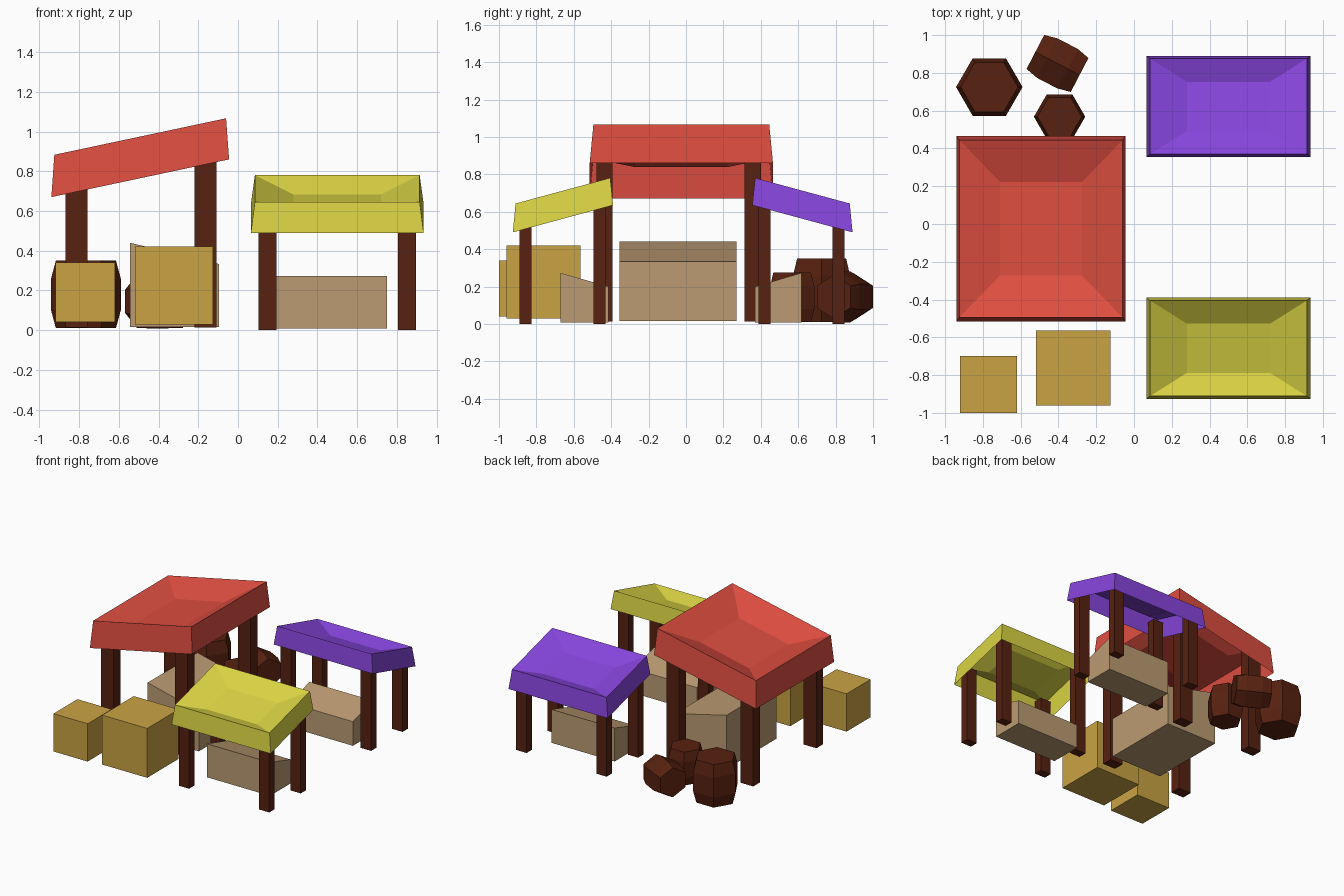
import bpy, bmesh, math
from mathutils import Matrix

if "Cube" in bpy.data.objects:
    bpy.data.objects.remove(bpy.data.objects["Cube"])


def material(name, rgb):
    m = bpy.data.materials.new(name)
    m.diffuse_color = (*rgb, 1)
    m.use_nodes = True
    m.node_tree.nodes["Principled BSDF"].inputs["Base Color"].default_value = m.diffuse_color
    return m


RED = material("red cloth", (0.73, 0.075, 0.052))
YELLOW = material("yellow cloth", (0.71, 0.66, 0.058))
PURPLE = material("purple cloth", (0.24, 0.06, 0.72))
DARK = material("dark wood", (0.095, 0.015, 0.005))
GOLD = material("crate wood", (0.59, 0.37, 0.058))
TAN = material("counter wood", (0.50, 0.33, 0.17))


def finish(name, bm, mat, matrix=Matrix()):
    me = bpy.data.meshes.new(name)
    bm.to_mesh(me)
    bm.free()
    me.materials.append(mat)
    ob = bpy.data.objects.new(name, me)
    ob.matrix_world = matrix
    bpy.context.collection.objects.link(ob)
    return ob


def box(name, mat, x, y, z, top=None):
    """Box from ranges; top(x, y) optionally gives a sloped top height."""
    bm = bmesh.new()
    bmesh.ops.create_cube(bm, size=1)
    for v in bm.verts:
        up = v.co.z > 0
        v.co.x = x[v.co.x > 0]
        v.co.y = y[v.co.y > 0]
        v.co.z = top(v.co.x, v.co.y) if up and top else z[up]
    return finish(name, bm, mat)


def canopy(name, mat, cx, cy, z, hw, hd, rise, skirt, sag, turn):
    """Open cloth sheet: flared skirt, sloping rim, sagging middle."""
    bm = bmesh.new()
    slope = rise / (2 * hd)
    rings = []
    for w, d, h in ((hw, hd, 0), (hw - 0.02, hd - 0.015, skirt),
                    (hw * 0.505, hd * 0.485, skirt - sag)):
        rings.append([bm.verts.new((sx * w, sy * d, h + slope * sy * d))
                      for sx, sy in ((-1, -1), (1, -1), (1, 1), (-1, 1))])
    for a, b in zip(rings, rings[1:]):
        for i in range(4):
            j = (i + 1) % 4
            bm.faces.new((a[i], a[j], b[j], b[i]))
    bm.faces.new(rings[-1])
    finish(name, bm, mat, Matrix.Translation((cx, cy, z))
           @ Matrix.Rotation(math.radians(turn), 4, 'Z'))


def barrel(name, r, h, matrix):
    """Six-sided barrel centred on its own axis."""
    bm = bmesh.new()
    rings = []
    for k, t in ((0.86, -0.5), (1, -0.23), (1, 0.23), (0.86, 0.5)):
        rings.append([bm.verts.new((r * k * math.cos(i * math.pi / 3),
                                    r * k * math.sin(i * math.pi / 3), h * t))
                      for i in range(6)])
    for a, b in zip(rings, rings[1:]):
        for i in range(6):
            j = (i + 1) % 6
            bm.faces.new((a[i], a[j], b[j], b[i]))
    bm.faces.new(rings[0][::-1])
    bm.faces.new(rings[-1])
    finish(name, bm, DARK, matrix)


# Canopies
canopy("red_canopy", RED, -0.4925, -0.025, 0.765, 0.49, 0.4475, 0.19, 0.21, 0.09, -90)
canopy("yellow_canopy", YELLOW, 0.5, -0.658, 0.5625, 0.435, 0.268, 0.145, 0.15, 0.065, 0)
canopy("purple_canopy", PURPLE, 0.5, 0.6225, 0.5625, 0.435, 0.268, 0.145, 0.15, 0.065, 180)

# Posts of the red stall
for side, x, top in (("low", (-0.87, -0.757), 0.85), ("high", (-0.22, -0.108), 0.97)):
    for end, y in (("front", (-0.478, -0.393)), ("back", (0.313, 0.40))):
        box(f"red_stall_{side}_{end}_post", DARK, x, y, (0.012, top))

# Posts of the two small stalls
for stall, low, high in (("yellow", (-0.89, -0.825), (-0.495, -0.43)),
                         ("purple", (0.783, 0.848), (0.388, 0.453))):
    for side, x in (("left", (0.103, 0.194)), ("right", (0.806, 0.897))):
        box(f"{stall}_stall_{side}_low_post", DARK, x, low, (0, 0.61))
        box(f"{stall}_stall_{side}_high_post", DARK, x, high, (0, 0.71))

# Counters with sloping tops
box("red_stall_counter", TAN, (-0.545, -0.095), (-0.355, 0.27), (0.015, 0.44),
    lambda x, y: 0.44 if x < -0.3 else 0.333)
box("yellow_stall_counter", TAN, (0.195, 0.75), (-0.67, -0.415), (0.008, 0.27),
    lambda x, y: 0.273 if y < -0.5 else 0.20)
box("purple_stall_counter", TAN, (0.195, 0.75), (0.37, 0.617), (0.008, 0.27),
    lambda x, y: 0.273 if y > 0.5 else 0.20)

# Crates
box("large_crate", GOLD, (-0.52, -0.125), (-0.96, -0.565), (0.028, 0.42))
box("small_crate", GOLD, (-0.92, -0.62), (-1.0, -0.70), (0.04, 0.34))

# Barrels, two upright and one tipped over
barrel("large_barrel", 0.176, 0.34, Matrix.Translation((-0.766, 0.725, 0.18)))
barrel("small_barrel", 0.136, 0.264, Matrix.Translation((-0.394, 0.568, 0.142)))
barrel("tipped_barrel", 0.136, 0.264, Matrix.Translation((-0.405, 0.85, 0.145))
       @ Matrix.Rotation(math.radians(-27.5), 4, 'Z')
       @ Matrix.Rotation(math.radians(90), 4, 'Y'))
